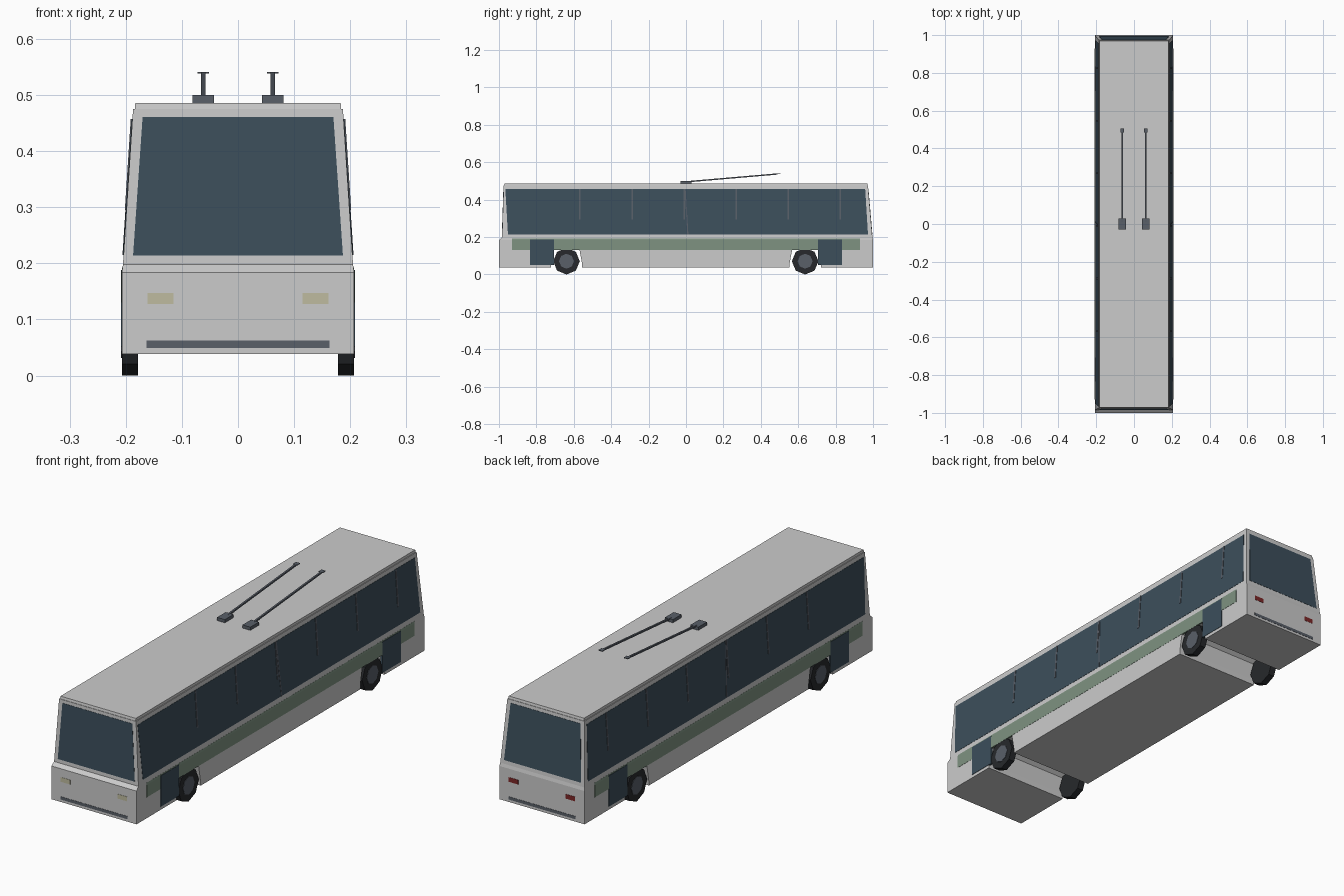
import bpy, bmesh, math
from mathutils import Vector

if "Cube" in bpy.data.objects:
    bpy.data.objects.remove(bpy.data.objects["Cube"])


def material(name, rgb):
    m = bpy.data.materials.new(name)
    m.diffuse_color = (*rgb, 1)
    m.use_nodes = True
    m.node_tree.nodes["Principled BSDF"].inputs["Base Color"].default_value = m.diffuse_color
    return m


GLASS = material("glass", (0.045, 0.077, 0.105))
GREEN = material("green_paint", (0.21, 0.29, 0.22))
DARK = material("dark_metal", (0.10, 0.115, 0.14))
RUBBER = material("rubber", (0.02, 0.022, 0.025))
AMBER = material("headlight", (0.52, 0.50, 0.35))
RED = material("tail_light", (0.20, 0.02, 0.02))


def finish(name, bm, mat=None):
    bmesh.ops.recalc_face_normals(bm, faces=bm.faces)
    mesh = bpy.data.meshes.new(name)
    bm.to_mesh(mesh)
    bm.free()
    ob = bpy.data.objects.new(name, mesh)
    bpy.context.collection.objects.link(ob)
    if mat:
        mesh.materials.append(mat)
    return ob


def loft(name, rings, mat=None):
    """Skin equal-length point rings and cap both ends."""
    bm = bmesh.new()
    vs = [[bm.verts.new(p) for p in ring] for ring in rings]
    n = len(vs[0])
    for a, b in zip(vs, vs[1:]):
        for i in range(n):
            bm.faces.new((a[i], a[(i + 1) % n], b[(i + 1) % n], b[i]))
    bm.faces.new(vs[0])
    bm.faces.new(vs[-1])
    return finish(name, bm, mat)


def prism(name, pts, depth, mat=None):
    d = Vector(depth)
    return loft(name, [pts, [Vector(p) + d for p in pts]], mat)


def box(name, lo, hi, mat=None):
    (x0, y0, z0), (x1, y1, z1) = lo, hi
    return prism(name, [(x0, y0, z0), (x1, y0, z0), (x1, y1, z0), (x0, y1, z0)],
                 (0, 0, z1 - z0), mat)


def ring(z, x, front, rear):
    return [(-x, front, z), (x, front, z), (x, rear, z), (-x, rear, z)]


# Outer slopes of the upper cabin at a given height
def slope(a, b, z):
    return a + (b - a) * (z - 0.198) / 0.277


def side_x(z):
    return slope(0.205, 0.187, z)


# Body shell: lower box, ledge, tapered cabin, roof cap
body = loft("body", [ring(0.038, 0.207, -1, 1), ring(0.184, 0.207, -1, 1),
                     ring(0.198, 0.205, -0.984, 0.997), ring(0.475, 0.187, -0.975, 0.973),
                     ring(0.475, 0.184, -0.973, 0.971), ring(0.486, 0.183, -0.971, 0.969)])

# Wheel wells cut right through the lower body
AXLES = (-0.639, 0.637)
for y in AXLES:
    well = [(-0.3, y + dy, z) for dy, z in
            [(-0.086, 0), (-0.083, 0.06), (-0.07, 0.13), (-0.045, 0.15),
             (0.045, 0.15), (0.07, 0.13), (0.083, 0.06), (0.086, 0)]]
    cutter = prism("wheel_well_cutter", well, (0.6, 0, 0))
    cutter.hide_render = True
    mod = body.modifiers.new("well", "BOOLEAN")
    mod.operation, mod.object, mod.solver = "DIFFERENCE", cutter, "EXACT"
    bpy.context.view_layer.objects.active = body
    bpy.ops.object.modifier_apply(modifier=mod.name)
    bpy.data.objects.remove(cutter)


def disc(name, x0, x1, y, r, s, mat):
    pts = [(s * x0, y + r * math.sin(i * math.pi / 4), 0.071 - r * math.cos(i * math.pi / 4))
           for i in range(8)]
    prism(name, pts, (s * (x1 - x0), 0, 0), mat)


def side_panel(name, s, y_bot, y_top, z0, z1, lift, mat):
    """Panel lying on the sloped cabin side; y_bot and y_top are (start, end)."""
    pts = [(s * (side_x(z) - 0.004), y, z) for y, z in
           [(y_bot[0], z0), (y_bot[1], z0), (y_top[1], z1), (y_top[0], z1)]]
    prism(name, pts, (s * (0.004 + lift), 0, 0), mat)


for s, side in ((1, "right"), (-1, "left")):
    # Side glazing with centre divider and short pillars
    side_panel(side + "_window", s, (-0.952, 0.973), (-0.966, 0.958), 0.215, 0.457, 0.001, GLASS)
    side_panel(side + "_divider", s, (0.007, 0.013), (-0.008, -0.002), 0.215, 0.457, 0.002, DARK)
    for i in range(6):
        y = -0.567 + 0.2785 * i
        side_panel(side + "_pillar", s, (y - 0.004, y + 0.004), (y - 0.004, y + 0.004),
                   0.295, 0.457, 0.003, DARK)
    # Green stripe and doors
    box(side + "_stripe", (s * 0.2, -0.93, 0.13), (s * 0.2078, 0.93, 0.184), GREEN)
    prism(side + "_stripe_top", [(s * 0.2, -0.93, 0.184), (s * 0.2078, -0.93, 0.184),
                                 (s * 0.2062, -0.93, 0.193), (s * 0.2, -0.93, 0.193)],
          (0, 1.86, 0), GREEN)
    for y in (-0.77, 0.769):
        box(side + "_door", (s * 0.2, y - 0.064, 0.052), (s * 0.2086, y + 0.064, 0.188), GLASS)
    # Wheels
    for y in AXLES:
        disc(side + "_tyre", 0.178, 0.207, y, 0.071, s, RUBBER)
        disc(side + "_hub", 0.2, 0.2085, y, 0.04, s, DARK)
    # Current collector: base, pole and contact plate
    x = s * 0.062
    box(side + "_collector_base", (x - 0.019, -0.03, 0.484), (x + 0.019, 0.03, 0.5), DARK)
    prism(side + "_collector_pole", [(x - 0.004, 0, 0.492), (x + 0.004, 0, 0.492),
                                     (x + 0.004, 0, 0.499), (x - 0.004, 0, 0.499)],
          (0, 0.49, 0.042), DARK)
    box(side + "_contact_plate", (x - 0.01, 0.485, 0.538), (x + 0.01, 0.506, 0.541), DARK)

# Front and rear: window, lights and bumper strip
for s, end, lamp, y0, y1 in ((-1, "front", AMBER, -0.984, -0.975), (1, "rear", RED, 0.997, 0.973)):
    pts = [(x, slope(y0, y1, z) - s * 0.004, z) for x, z in
           [(-0.187, 0.214), (0.187, 0.214), (0.17, 0.461), (-0.17, 0.461)]]
    prism(end + "_window", pts, (0, s * 0.005, 0), GLASS)
    box(end + "_bumper", (-0.163, s * 0.99, 0.049), (0.163, s * 1.001, 0.062), DARK)
    for t in (-1, 1):
        box(end + "_light", (t * 0.115, s * 0.99, 0.127), (t * 0.161, s * 1.001, 0.147), lamp)
